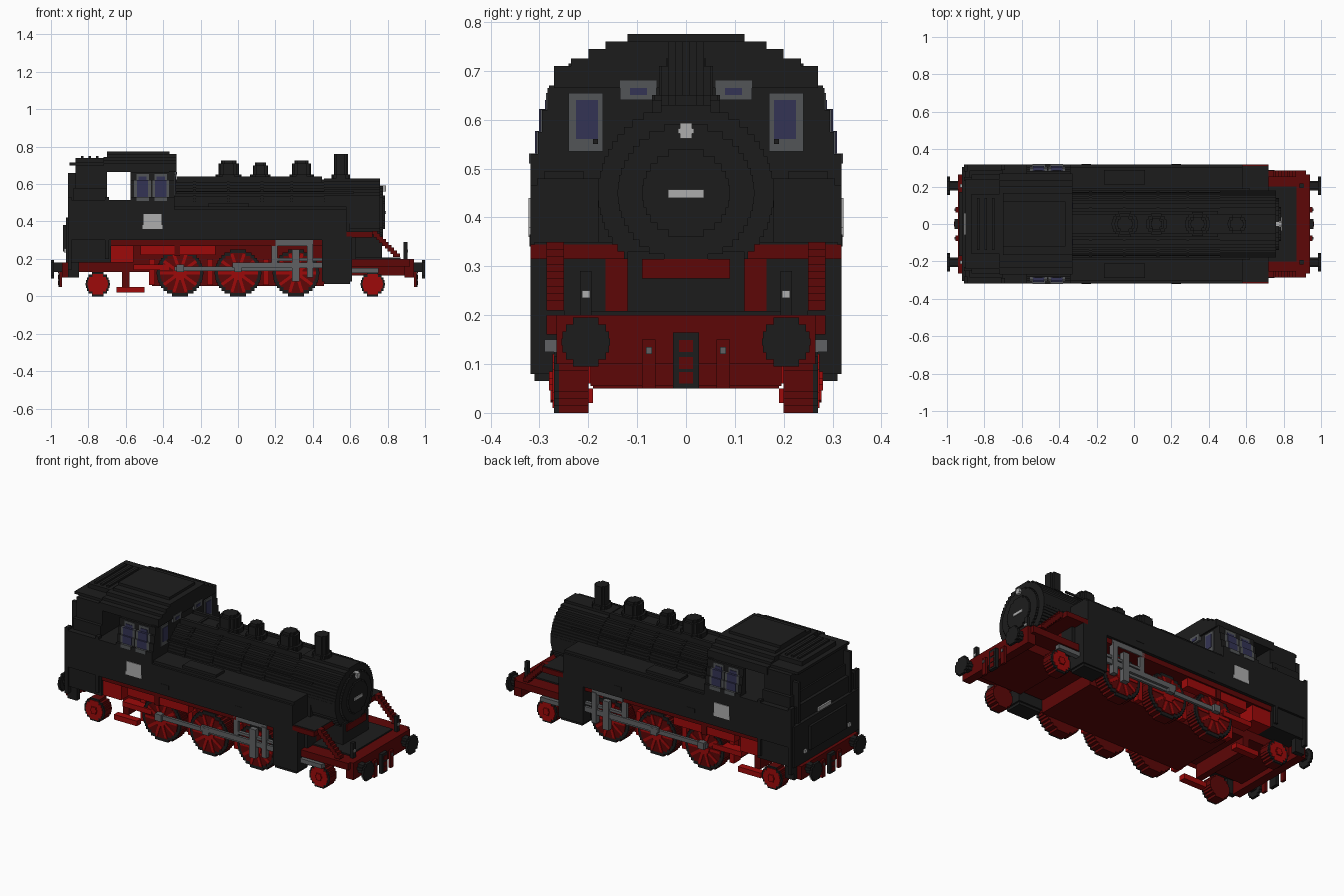
import bpy, bmesh, math
from mathutils import Matrix, Vector

default = bpy.data.objects.get("Cube")
if default:
    bpy.data.objects.remove(default, do_unlink=True)

UNIT = 0.01    # all part sizes are in hundredths
STEP = 1.5     # height of one stair in the blocky round parts


def material(name, *rgb):
    mat = bpy.data.materials.new(name)
    mat.use_nodes = True
    colour = (*rgb, 1)
    mat.diffuse_color = colour
    mat.node_tree.nodes["Principled BSDF"].inputs["Base Color"].default_value = colour
    return mat


black = material("soot black", .012, .012, .012)
red = material("bright red", .34, .003, .003)
dark_red = material("dark red", .11, .002, .002)
steel = material("steel grey", .115, .12, .125)
frame_grey = material("window frame grey", .085, .09, .095)
glass = material("blue glass", .034, .034, .09)
white = material("pale grey", .42, .42, .42)


def cuboid(bm, x, y, z, turn=None):
    """Add a box given by three (low, high) ranges."""
    size = Vector((x[1] - x[0], y[1] - y[0], z[1] - z[0]))
    middle = Vector((x[0] + x[1], y[0] + y[1], z[0] + z[1])) / 2
    matrix = Matrix.Translation(middle) @ (turn or Matrix()) @ Matrix.Diagonal(size).to_4x4()
    bmesh.ops.create_cube(bm, size=1, matrix=matrix)


def finish(name, mat, bm, pair=False):
    """Turn the mesh into an object; pair adds its reflection across y = 0."""
    if pair:
        copy = bmesh.ops.duplicate(bm, geom=bm.verts[:] + bm.edges[:] + bm.faces[:])["geom"]
        for v in copy:
            if isinstance(v, bmesh.types.BMVert):
                v.co.y = -v.co.y
        bmesh.ops.reverse_faces(bm, faces=[f for f in copy if isinstance(f, bmesh.types.BMFace)])
    bmesh.ops.scale(bm, vec=(UNIT,) * 3, verts=bm.verts)
    mesh = bpy.data.meshes.new(name)
    bm.to_mesh(mesh)
    bm.free()
    mesh.materials.append(mat)
    obj = bpy.data.objects.new(name, mesh)
    bpy.context.collection.objects.link(obj)


def box(name, mat, x, y, z, pair=False):
    bm = bmesh.new()
    cuboid(bm, x, y if isinstance(y, tuple) else (-y, y), z)
    finish(name, mat, bm, pair)


def disc(name, mat, axis, centre, radius, span, pair=False):
    """Stair-stepped cylinder along an axis; centre holds the two other coordinates."""
    bm = bmesh.new()
    rows = max(3, round(2 * radius / STEP))
    tall = 2 * radius / rows
    for i in range(rows):
        low = -radius + i * tall
        half = math.sqrt(max(0, radius ** 2 - (low + tall / 2) ** 2))
        a = (centre[0] - half, centre[0] + half)
        b = (centre[1] + low, centre[1] + low + tall)
        cuboid(bm, *{"x": (span, a, b), "y": (a, span, b), "z": (a, b, span)}[axis])
    finish(name, mat, bm, pair)


def wheel(name, x, radius, spokes):
    disc(name + "_tread", dark_red, "y", (x, radius), radius, (20, 26), True)
    disc(name + "_rim", black, "y", (x, radius), radius, (26, 27), True)
    disc(name + "_web", dark_red if spokes else red, "y", (x, radius), radius * .85, (26, 27.3), True)
    disc(name + "_hub", red, "y", (x, radius), radius * .3, (27, 28), True)
    if spokes:
        bm = bmesh.new()
        for i in range(spokes):
            turn = Matrix.Rotation(math.pi * i / spokes, 4, "Y")
            reach = radius * .85
            cuboid(bm, (x - reach, x + reach), (27, 27.7), (radius - .8, radius + .8), turn)
        finish(name + "_spokes", red, bm, True)


# Chassis
box("main_frame", dark_red, (-90, 61), 19, (13, 30))
box("lower_frame", dark_red, (-46, 46), 19.5, (5.5, 14))
box("tank_support", dark_red, (-68, 60), 30, (27, 30))
box("firebox_side", red, (-68, -56), 29, (18, 30))
box("air_reservoir", red, (-52, -12), (24, 29), (22, 27), True)
box("reservoir_strap", dark_red, (-34, -31), (24, 29.6), (21.5, 27.5), True)
box("rear_hanger", red, (-56, -37), (22, 28), (14, 17), True)
box("ash_pan", red, (-65, -50), (19, 23), (2, 5), True)
box("ash_pan_link", dark_red, (-62, -58), 19, (5, 14))
for x in (-46, -15, 15):
    box("brake_hanger", red, (x - 1.5, x + 1.5), (17, 23), (6, 20), True)

# Wheels
for place, x in (("rear", -31), ("middle", 0), ("front", 31)):
    wheel(place + "_driving_wheel", x, 12.5, 5)
wheel("trailing_wheel", -75, 6.5, 0)
wheel("leading_wheel", 72, 6.5, 0)

# Cylinders and motion
box("cylinder_block", black, (45, 61), (20, 31.8), (8, 32), True)
box("cylinder_lower", black, (46, 60), (21, 31), (6.5, 8), True)
box("cylinder_saddle", black, (45, 61), 12, (14, 32))
box("piston_tail", steel, (61, 75), (26, 29), (12.5, 15), True)
box("coupling_rod", steel, (-34, 33), (27.5, 29), (13.5, 16), True)
box("main_rod", steel, (-3, 45), (29, 30.5), (15, 18), True)
box("slide_bar", steel, (18, 45), (28, 30), (19, 20.5), True)
box("valve_rod", steel, (20, 40), (28, 30.5), (27, 30), True)
box("valve_link", steel, (18, 21), (28, 30), (18, 30), True)
box("crosshead", steel, (29, 33), (28, 31), (8, 25), True)
box("combination_lever", steel, (37, 40), (28, 31), (10, 28), True)
for x in (-31, 0, 31):
    box("crank_pin", steel, (x - 2, x + 2), (27, 30.6), (13, 17), True)

# Boiler and smokebox
disc("boiler", black, "x", (0, 45), 17.5, (-34, 48))
disc("smokebox", black, "x", (0, 45), 18, (46, 76))
disc("smokebox_door", black, "x", (0, 45), 14, (76, 77.5))
disc("door_centre", black, "x", (0, 45), 9, (77.5, 78.5))
for x in (-24, -6, 12, 28):
    disc("boiler_band", black, "x", (0, 45), 18, (x, x + 1.5))
box("boiler_cradle", black, (-34, 60), 18, (30, 45))
box("smokebox_saddle", black, (60, 77), 12, (20, 33))
box("saddle_panel", dark_red, (77, 77.6), 9, (27.5, 31.5))
box("handrail", black, (-33, 62), (18, 19), (55, 56), True)
box("door_plate", white, (78.5, 79), 3.7, (44, 45.7))
disc("top_lamp", white, "x", (0, 57.7), 1.6, (76, 79))
box("top_pipe", black, (-33, 45), (5, 7), (61, 64), True)

# Chimney and domes
disc("chimney", black, "z", (55, 0), 3.7, (60, 76))
disc("chimney_base", black, "z", (55, 0), 5, (60, 65))
for name, x, radius, top in (("rear_sand_dome", -5, 5.5, 71), ("valve_dome", 12, 4, 70),
                             ("front_sand_dome", 34, 5, 71)):
    disc(name, black, "z", (x, 0), radius, (60, top))
    disc(name + "_cap", black, "z", (x, 0), radius * .75, (top, top + 1.5))
    disc(name + "_skirt", black, "z", (x, 0), radius + 1.5, (60, 65))

# Side tanks
box("side_tank", black, (-35, 58), (16, 31.8), (30, 46.5), True)
box("tank_crown", black, (-35, 58), (16, 30.5), (46.5, 48), True)
box("tank_filler", black, (-16, 6), (21, 29), (48, 49.5), True)
for x in (-28, 20):
    box("tank_step", black, (x, x + 5), (31, 32), (34, 36.5), True)

# Cab and bunker
box("cab_lower", black, (-90, -34), 31.8, (30, 51.5))
box("cab_skirt", black, (-92, -68), 30.5, (18, 42))
box("bunker_upper", black, (-88, -70), 28.5, (51, 58))
box("bunker_top", black, (-87, -70), 26.5, (58, 70))
box("cab_front_wall", black, (-37, -34), 28, (50, 67))
box("rear_corner_post", black, (-91, -89), (28, 31.8), (14, 53), True)
box("door_rail", black, (-71, -69), (29, 31.8), (20, 53), True)
for low, high, half, rear in ((66.5, 71, 27, -72), (71, 72.5, 23.5, -72),
                              (72.5, 74.5, 20, -72), (74.5, 76, 16.5, -70)):
    box("roof_layer", black, (rear, -33), half, (low, high))
box("rear_roof_lip", black, (-90, -72), 24, (70, 71.5))
box("rear_roof_crown", black, (-87, -72), 16, (71.5, 74))
box("roof_hatch", black, (-70, -36.5), 12, (76, 77.5))
for x in (-84, -80, -76):
    box("roof_rib", black, (x, x + 1.5), 14, (74, 75))

# Tapering cab sides, with the windows following each tier
for low, high, half in ((51, 53, 31.8), (53, 57.5, 30.3), (57.5, 62, 29.5), (62, 66.5, 28.3)):
    box("cab_side", black, (-57.5, -34), (26, half), (low, high), True)
    for x in (-51, -41.3):
        wide = 4.5 if low > 52 and high < 66 else 3.3
        box("side_window_frame", frame_grey, (x - wide, x + wide), (27, half + .3),
            (low, min(high + .1, 65.5)), True)
        if low > 52:
            pane = 3 if high < 66 else 2.2
            box("side_window_glass", glass, (x - pane, x + pane), (27, half + .6),
                (low, min(high + .2, 64)), True)

# Cab plates and front windows
box("side_plate", white, (-50.5, -41), (31.8, 32.2), (38, 44), True)
box("side_plate_foot", white, (-51, -40.5), (31.8, 32.2), (36, 38), True)
box("front_window_frame", frame_grey, (-34, -33.5), (17, 24), (53.5, 65.5), True)
box("front_window_glass", glass, (-33.5, -33.2), (18, 22.5), (56, 64), True)
box("small_window_frame", frame_grey, (-34, -32.8), (6, 13.5), (64, 68), True)
box("small_window_glass", glass, (-32.8, -32.5), (8, 11.5), (65, 66.5), True)

# Bunker back
box("bunker_panel", black, (-93.5, -90), 17, (24, 38))
box("bunker_ladder", black, (-91, -86), (23, 25), (42, 66), True)
box("bunker_plate", white, (-91, -90), 6, (42, 44))
box("rear_lamp", white, (-93, -92), (19.5, 21.5), (23.5, 25.5), True)
box("rear_step", black, (-91, -85), (26, 29), (10, 18), True)

# Front deck, running boards and stays
box("front_deck", dark_red, (61, 92), 28.5, (16, 20))
box("front_frame", dark_red, (61, 90), 19, (11, 16))
box("deck_plate", black, (61, 87), 20, (20, 20.8))
box("running_board", dark_red, (58, 72), (12, 31.8), (31.5, 34.5), True)
box("running_board_top", black, (58, 72), (12, 31), (34.5, 35), True)
box("board_bracket", dark_red, (58, 63), (12, 16.5), (20, 32), True)
box("valve_chest_front", black, (60, 63), (16.5, 25), (20, 32), True)
bm = bmesh.new()
for i in range(9):
    x, z = 71 + i * STEP, 33 - i * STEP
    cuboid(bm, (x, x + 3.5), (25, 28.5), (z, z + 2))
finish("deck_stay", dark_red, bm, True)
box("lamp_post", black, (88.5, 90.5), (19.3, 21.7), (20, 29), True)
box("front_lamp", white, (90.5, 91), (19.6, 21.3), (23.5, 25), True)

# Buffer beams, buffers and couplings at both ends
for end, place, top in ((1, "front", 20), (-1, "rear", 18)):
    def along(a, b):
        return tuple(sorted((a * end, b * end)))
    box(place + "_buffer_beam", dark_red, along(89, 94), 26.5, (10, top))
    disc(place + "_buffer_shank", black, "x", (20.5, 15.5), 2.5, along(93, 99), True)
    disc(place + "_buffer_head", black, "x", (20.5, 14.5), 5, along(98.5, 100), True)
    box(place + "_coupling", black, along(94, 96), 2.7, (5, 16.5))
    for z in (6, 9, 12.5):
        box(place + "_coupling_gap", dark_red, along(96, 96.3), 1.4, (z, z + 2.4))
    box(place + "_brake_hose", dark_red, along(94, 95.5), (6.2, 9), (5, 15), True)
    box(place + "_hose_clip", steel, along(95.5, 95.9), (7, 8.2), (12, 13.5), True)
